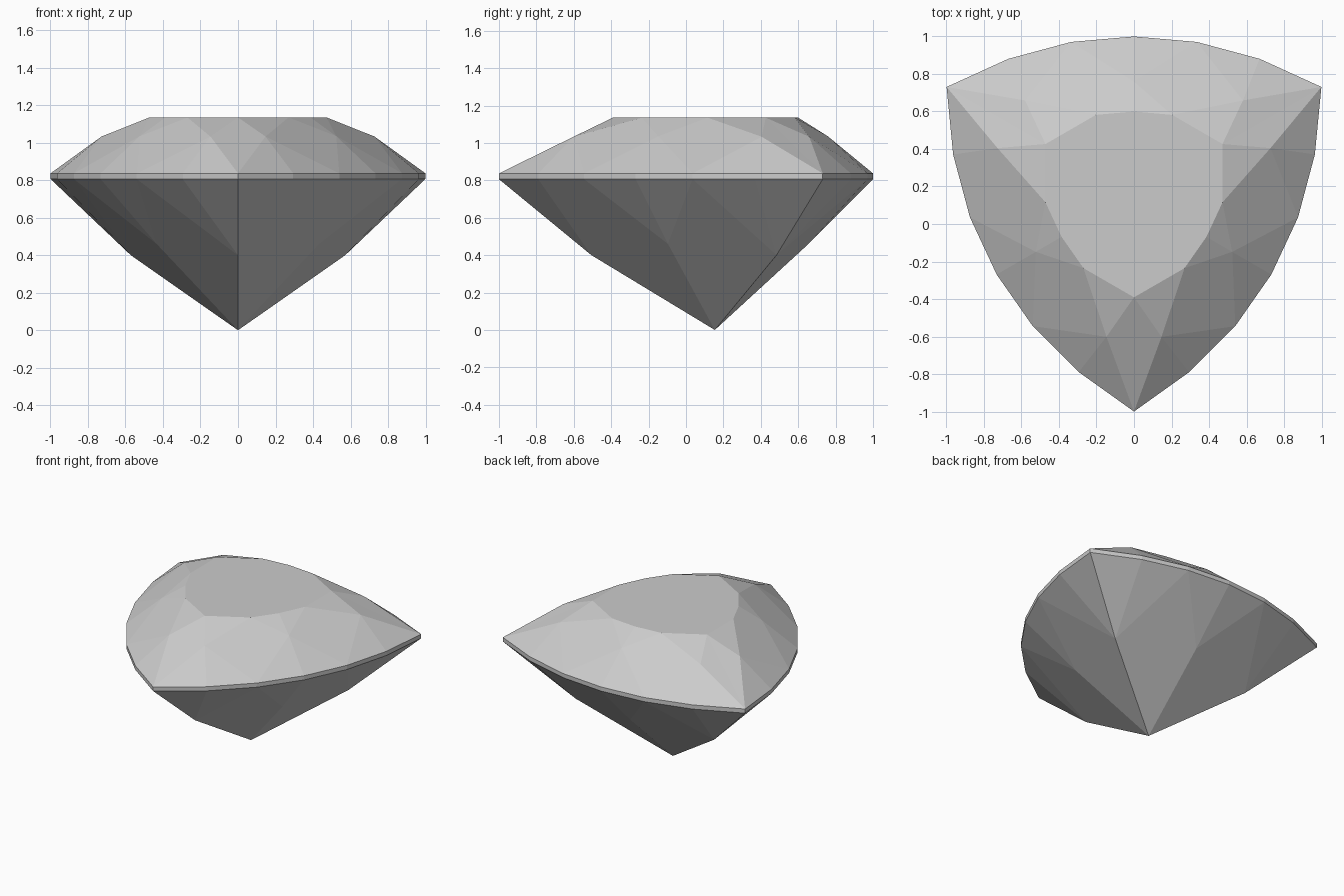
import bpy
import bmesh
import math
from mathutils import Matrix, Vector

cube = bpy.data.objects.get("Cube")
if cube:
    bpy.data.objects.remove(cube, do_unlink=True)

# One flat grey for the whole stone
grey = bpy.data.materials.new("stone_grey")
grey.use_nodes = True
colour = (0.6, 0.6, 0.6, 1)
grey.diffuse_color = colour
grey.node_tree.nodes["Principled BSDF"].inputs["Base Color"].default_value = colour

TABLE_Z, CROWN_Z, GIRDLE_TOP, GIRDLE_LOW = 1.135, 1.033, 0.837, 0.806
AXIS_Y = 0.154          # the culet and the threefold axis


def corner(radius, z):
    """Point on the ray towards a corner of the triangular outline."""
    a = math.radians(30)
    return (radius * math.cos(a), radius * math.sin(a), z)


# Key points of one sixth of the stone, measured from the axis
girdle = [corner(1.154, 0)[:2], (0.67, 0.727), (0.335, 0.817), (0, 0.846)]
upper = [(x, y, GIRDLE_TOP) for x, y in girdle]
lower = [(x, y, GIRDLE_LOW) for x, y in girdle]
table = [corner(0.545, TABLE_Z), (0.203, 0.428, TABLE_Z), (0, 0.446, TABLE_Z)]
table_centre = (0, 0, TABLE_Z)
shoulder = (0.581, 0.505, CROWN_Z)
shoulder_fold = corner(0.756, CROWN_Z)
crown_mid = (0, 0.605, CROWN_Z + 0.002)
culet = (0, 0, 0)
keel = corner(0.66, 0.4)
pavilion_mid = (0, 0.501, 0.46)

# Facets of that sixth
facets = [
    [table_centre] + table,
    [upper[0], shoulder, table[0], shoulder_fold],
    [table[0], shoulder, table[1]],
    [table[1], shoulder, upper[2], crown_mid],
    [table[1], crown_mid, table[2]],
    [upper[0], upper[1], shoulder],
    [upper[1], upper[2], shoulder],
    [upper[2], upper[3], crown_mid],
    [lower[0], lower[1], keel],
    [lower[1], lower[2], keel],
    [lower[2], lower[3], pavilion_mid],
    [culet, keel, lower[2], pavilion_mid],
]
facets += [[lower[i], lower[i + 1], upper[i + 1], upper[i]] for i in range(3)]

# Mirror the sixth and turn it around the axis
bm = bmesh.new()
for turn in range(3):
    spin = Matrix.Rotation(math.radians(120 * turn), 3, 'Z')
    for side in (1, -1):
        for facet in facets:
            bm.faces.new([bm.verts.new(spin @ Vector((side * x, y, z))
                                       + Vector((0, AXIS_Y, 0)))
                          for x, y, z in facet])

# Weld, then join the coplanar halves of the table and corner kites
bmesh.ops.remove_doubles(bm, verts=bm.verts[:], dist=0.002)
bmesh.ops.dissolve_limit(bm, angle_limit=math.radians(1), verts=bm.verts[:],
                         edges=bm.edges[:])
bmesh.ops.recalc_face_normals(bm, faces=bm.faces[:])

mesh = bpy.data.meshes.new("faceted_gem")
bm.to_mesh(mesh)
bm.free()
mesh.materials.append(grey)
gem = bpy.data.objects.new("faceted_gem", mesh)
bpy.context.collection.objects.link(gem)
